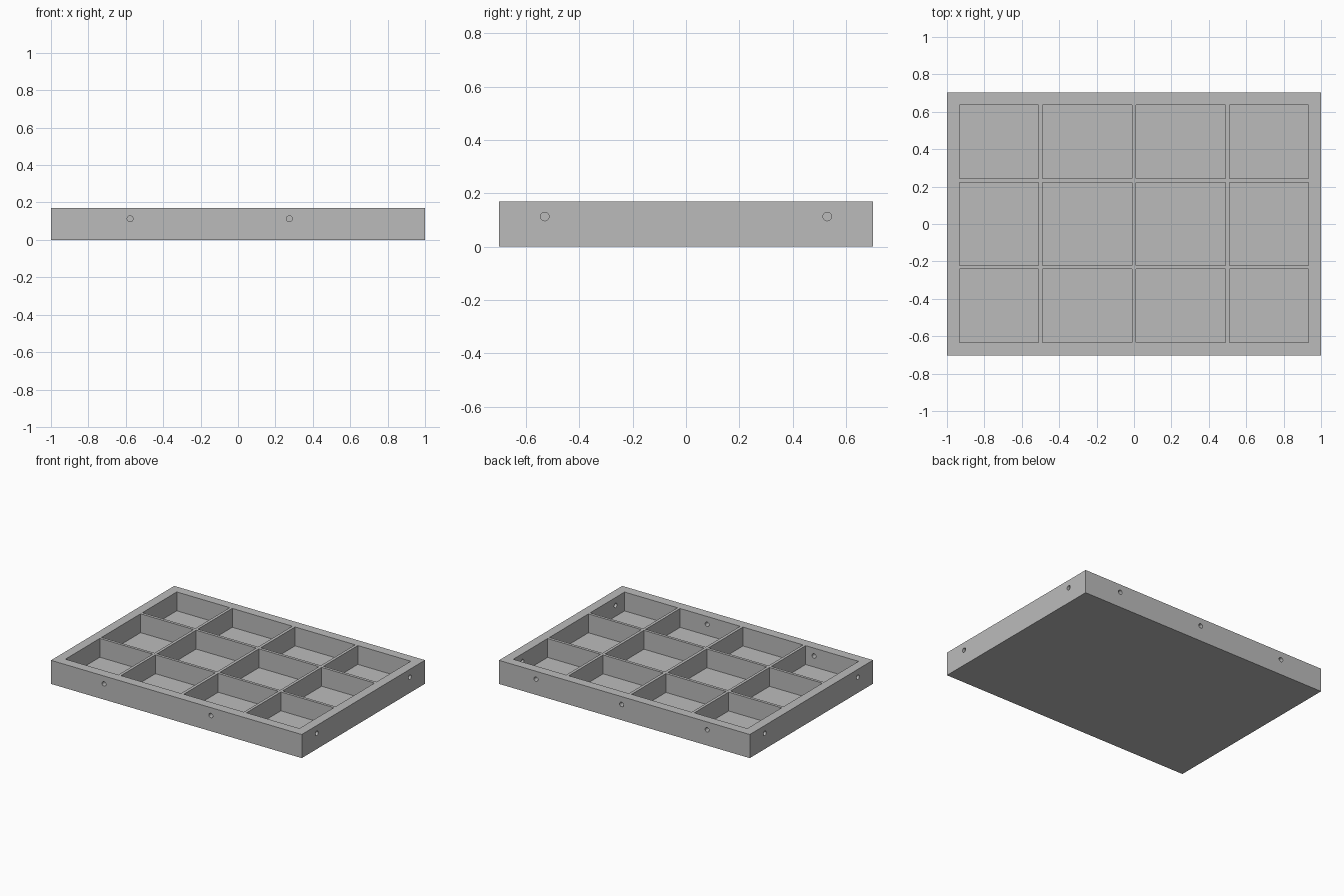
import bpy
import math
from mathutils import Vector

cube = bpy.data.objects.get("Cube")
if cube:
    bpy.data.objects.remove(cube, do_unlink=True)

HALF_X, HALF_Y, HEIGHT = 1.0, 0.702, 0.17
FLOOR = 0.034
HOLE_Z, HOLE_R = 0.113, 0.016

grey = bpy.data.materials.new("plain grey")
grey.use_nodes = True
colour = (0.5, 0.5, 0.5, 1)
grey.diffuse_color = colour
grey.node_tree.nodes["Principled BSDF"].inputs["Base Color"].default_value = colour


def box(name, low, high):
    low, high = Vector(low), Vector(high)
    bpy.ops.mesh.primitive_cube_add(size=1, location=(low + high) / 2)
    obj = bpy.context.object
    obj.name = name
    obj.scale = high - low
    bpy.ops.object.transform_apply(location=True, rotation=True, scale=True)
    return obj


def drill(name, position, axis, depth):
    """Round cutter centred on an outer face, reaching depth into the wall."""
    turn = (0, math.pi / 2, 0) if axis == "X" else (math.pi / 2, 0, 0)
    bpy.ops.mesh.primitive_cylinder_add(
        vertices=32, radius=HOLE_R, depth=2 * depth, location=position, rotation=turn)
    obj = bpy.context.object
    obj.name = name
    return obj


tray = box("compartment_tray", (-HALF_X, -HALF_Y, 0), (HALF_X, HALF_Y, HEIGHT))
tray.data.materials.append(grey)
cutters = []

# Compartments: four columns by three rows
columns = [(-0.933, -0.511), (-0.49, -0.011), (0.011, 0.49), (0.511, 0.933)]
rows = [(-0.633, -0.241), (-0.221, 0.223), (0.244, 0.635)]
for x0, x1 in columns:
    for y0, y1 in rows:
        cutters.append(box("pocket_cutter", (x0, y0, FLOOR), (x1, y1, HEIGHT + 0.1)))

# Holes through the front and left walls, blind holes in the back and right walls
THROUGH, BLIND = 0.09, 0.05
for x in (-0.577, 0.275):
    cutters.append(drill("front_hole_cutter", (x, -HALF_Y, HOLE_Z), "Y", THROUGH))
for x in (-0.66, 0.022, 0.705):
    cutters.append(drill("back_hole_cutter", (x, HALF_Y, HOLE_Z), "Y", BLIND))
for y in (-0.53, 0.53):
    cutters.append(drill("left_hole_cutter", (HALF_X, y, HOLE_Z), "X", THROUGH))
    cutters.append(drill("right_hole_cutter", (-HALF_X, y, HOLE_Z), "X", BLIND))

# Cut everything, then discard the cutters
bpy.ops.object.select_all(action="DESELECT")
bpy.context.view_layer.objects.active = tray
tray.select_set(True)
for cutter in cutters:
    cutter.hide_render = True
    mod = tray.modifiers.new("cut", "BOOLEAN")
    mod.operation = "DIFFERENCE"
    mod.solver = "EXACT"
    mod.object = cutter
    bpy.ops.object.modifier_apply(modifier=mod.name)
    bpy.data.objects.remove(cutter, do_unlink=True)

for face in tray.data.polygons:
    face.material_index = 0
bpy.ops.object.shade_smooth_by_angle(angle=math.radians(30))
